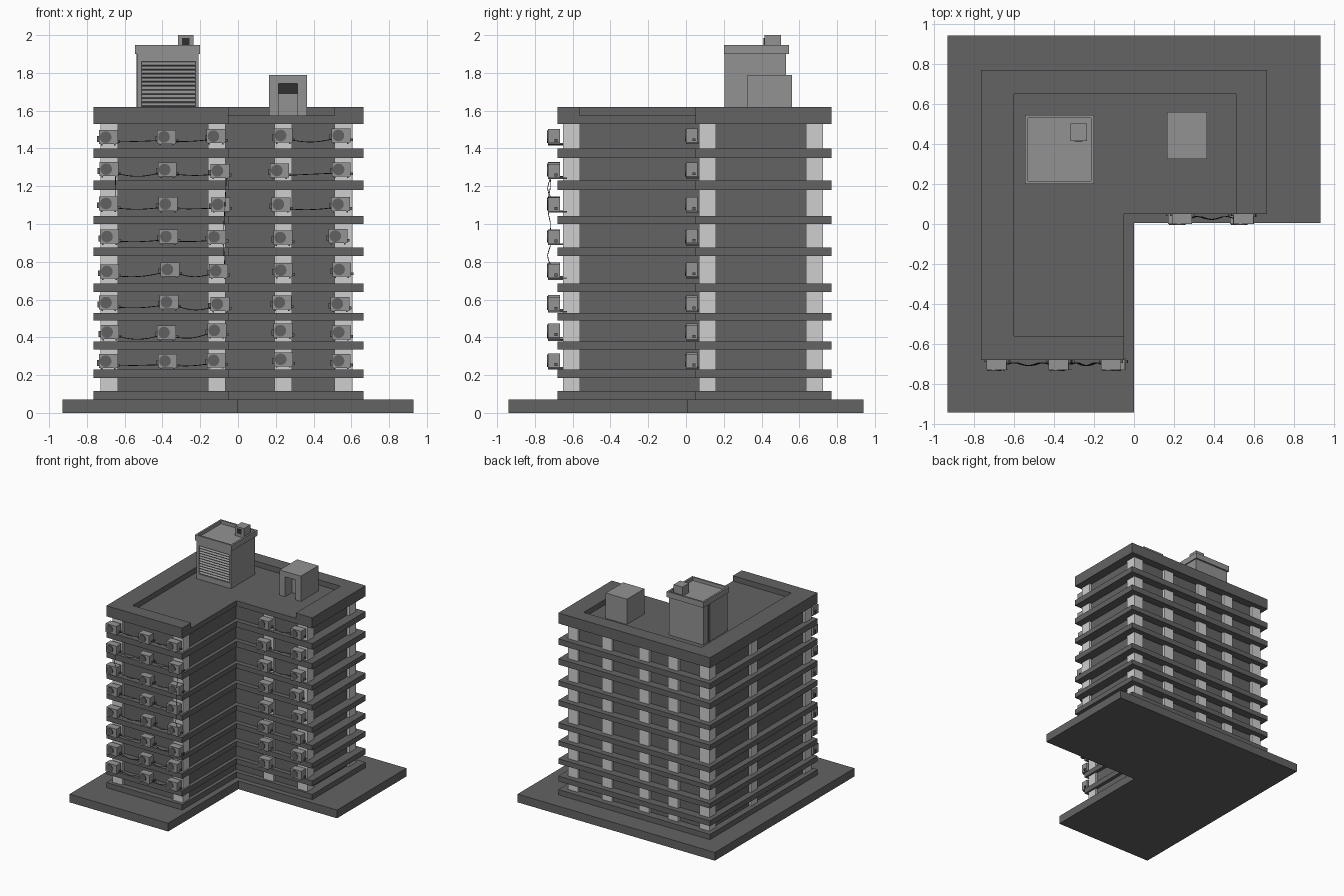
import bpy, bmesh, random
from math import pi, sin, radians
from mathutils import Matrix, Vector

random.seed(4)
if "Cube" in bpy.data.objects:
    bpy.data.objects.remove(bpy.data.objects["Cube"], do_unlink=True)


def material(name, value):
    m = bpy.data.materials.new(name)
    m.use_nodes = True
    colour = (value, value, value, 1)
    m.diffuse_color = colour
    m.node_tree.nodes["Principled BSDF"].inputs["Base Color"].default_value = colour
    return m


CONCRETE = material("dark concrete", 0.125)
PILLAR = material("pale pillar", 0.62)
PLASTER = material("mid grey plaster", 0.29)
METAL = material("light grey metal", 0.3)
FAN = material("fan grey", 0.12)
BLACK = material("black", 0.03)


def finish(name, bm, *mats):
    bmesh.ops.recalc_face_normals(bm, faces=bm.faces)
    me = bpy.data.meshes.new(name)
    bm.to_mesh(me)
    bm.free()
    for m in mats:
        me.materials.append(m)
    ob = bpy.data.objects.new(name, me)
    bpy.context.collection.objects.link(ob)
    return ob


def add_box(bm, x0, x1, y0, y1, z0, z1, mat=0, tilt=0):
    centre = Vector((x0 + x1, y0 + y1, z0 + z1)) / 2
    m = (Matrix.Translation(centre) @ Matrix.Rotation(tilt, 4, 'X')
         @ Matrix.Diagonal((x1 - x0, y1 - y0, z1 - z0, 1)))
    verts = bmesh.ops.create_cube(bm, size=1, matrix=m)["verts"]
    for f in {f for v in verts for f in v.link_faces}:
        f.material_index = mat


def add_l(bm, x0, x1, y0, y1, nx, ny, z0, z1):
    """L-shaped prism whose front right quarter is missing."""
    outline = [(x0, y0), (nx, y0), (nx, ny), (x1, ny), (x1, y1), (x0, y1)]
    face = bm.faces.new([bm.verts.new((x, y, z0)) for x, y in outline])
    top = bmesh.ops.extrude_face_region(bm, geom=[face])["geom"]
    bmesh.ops.translate(bm, vec=(0, 0, z1 - z0),
                        verts=[v for v in top if isinstance(v, bmesh.types.BMVert)])


# Ground plinth
bm = bmesh.new()
add_l(bm, -0.93, 0.93, -0.94, 0.94, 0, 0.005, 0, 0.07)
finish("plinth", bm, CONCRETE)

# Floor slabs: bottom and top of each
X0, X1, Y0, Y1, NX, NY = -0.765, 0.665, -0.68, 0.77, -0.05, 0.05
slabs = [(0.07, 0.115), (0.185, 0.23), (0.335, 0.378), (0.49, 0.53), (0.64, 0.685),
         (0.83, 0.875), (1.0, 1.042), (1.18, 1.23), (1.35, 1.4), (1.53, 1.575)]
bm = bmesh.new()
for z0, z1 in slabs:
    add_l(bm, X0, X1, Y0, Y1, NX, NY, z0, z1)
finish("floor_slabs", bm, CONCRETE)

# Core walls behind the pillars
bm = bmesh.new()
add_l(bm, -0.71, 0.585, -0.63, 0.7, -0.08, 0.09, 0.1, 1.55)
finish("core_walls", bm, CONCRETE)

# Pillars round the outside
bm = bmesh.new()
spots = [(x, 0.68) for x in (-0.68, -0.385, -0.11, 0.24, 0.56)]
spots += [(-0.68, 0.12), (-0.68, -0.605), (-0.11, -0.605), (0.24, 0.115), (0.56, 0.115)]
for x, y in spots:
    add_box(bm, x - 0.048, x + 0.045, y - 0.045, y + 0.045, 0.1, 1.55)
finish("pillars", bm, PILLAR)

# Roof parapet, open along the inner corner
bm = bmesh.new()
add_box(bm, X0, -0.6, Y0, Y1, 1.57, 1.62)
add_box(bm, -0.6, NX, Y0, -0.56, 1.57, 1.62)
add_box(bm, -0.6, X1, 0.65, Y1, 1.57, 1.62)
add_box(bm, 0.51, X1, NY, 0.65, 1.57, 1.62)
finish("roof_parapet", bm, CONCRETE)

# Plant room with a louvred front
bm = bmesh.new()
add_box(bm, -0.535, -0.21, 0.23, 0.53, 1.575, 1.905)
add_box(bm, -0.535, -0.512, 0.205, 0.23, 1.575, 1.905)
add_box(bm, -0.225, -0.21, 0.205, 0.23, 1.575, 1.905)
add_box(bm, -0.512, -0.225, 0.205, 0.23, 1.575, 1.62)
add_box(bm, -0.512, -0.225, 0.205, 0.23, 1.86, 1.905)
add_box(bm, -0.538, -0.53, 0.44, 0.465, 1.575, 1.9, 1)
finish("plant_room", bm, PLASTER, FAN)

bm = bmesh.new()
for i in range(11):
    z = 1.632 + i * 0.0215
    add_box(bm, -0.512, -0.225, 0.205, 0.23, z - 0.003, z + 0.003, 0, radians(35))
finish("louvre_slats", bm, METAL)

# Plant room cap with a sunken top
bm = bmesh.new()
add_box(bm, -0.545, -0.2, 0.2, 0.545, 1.9, 1.92)
for x in (-0.545, -0.215):
    add_box(bm, x, x + 0.015, 0.2, 0.545, 1.915, 1.948)
for y in (0.2, 0.53):
    add_box(bm, -0.53, -0.215, y, y + 0.015, 1.915, 1.948)
finish("plant_room_cap", bm, PLASTER)

# Vent on the cap
bm = bmesh.new()
add_box(bm, -0.318, -0.235, 0.415, 0.502, 1.915, 2.0)
add_box(bm, -0.297, -0.256, 0.411, 0.416, 1.945, 1.986, 1)
finish("roof_vent", bm, PLASTER, BLACK)

# Stair hut with an open doorway
bm = bmesh.new()
for x in (0.165, 0.315):
    add_box(bm, x, x + 0.05, 0.325, 0.56, 1.575, 1.745)
add_box(bm, 0.165, 0.365, 0.325, 0.56, 1.745, 1.79)
add_box(bm, 0.215, 0.315, 0.5, 0.56, 1.575, 1.745)
add_box(bm, 0.215, 0.315, 0.42, 0.5, 1.575, 1.69)
add_box(bm, 0.215, 0.315, 0.494, 0.5, 1.69, 1.745, 1)
finish("stair_hut", bm, PLASTER, BLACK)

# Air conditioners, one per storey and bay
floors = [(a[1] + b[0]) / 2 for a, b in zip(slabs[1:], slabs[2:])]
wing_bays = [(-0.68, -0.7), (-0.37, -0.7), (-0.105, -0.7)]
inner_bays = [(0.23, 0.03), (0.54, 0.03)]
units = bmesh.new()
brackets = bmesh.new()
rows = []
for z in floors:
    row = []
    for x, y in wing_bays + inner_bays:
        x += random.uniform(-0.012, 0.012)
        zc = z + random.uniform(-0.01, 0.004)
        row.append(Vector((x, y, zc)))
        add_box(units, x - 0.05, x + 0.05, y - 0.03, y + 0.032, zc - 0.037, zc + 0.037)
        m = Matrix.Translation((x - 0.014, y - 0.031, zc)) @ Matrix.Rotation(pi / 2, 4, 'X')
        disc = bmesh.ops.create_cone(units, cap_ends=True, segments=16, radius1=0.031,
                                     radius2=0.031, depth=0.008, matrix=m)["verts"]
        for f in {f for v in disc for f in v.link_faces}:
            f.material_index = 1
        # Brackets reaching back to the wall and a side pipe
        for s in (-0.035, 0.035):
            add_box(brackets, x + s - 0.004, x + s + 0.004, y - 0.03, y + 0.07,
                    zc - 0.044, zc - 0.036)
        add_box(brackets, x + 0.05, x + 0.062, y + 0.005, y + 0.02, zc - 0.03, zc - 0.015)
        add_box(brackets, x - 0.06, x - 0.05, y + 0.01, y + 0.02, zc - 0.025, zc + 0.005)
    rows.append(row)
finish("air_conditioners", units, METAL, FAN)
finish("air_conditioner_brackets", brackets, FAN)

# Sagging cables
curve = bpy.data.curves.new("cables", 'CURVE')
curve.dimensions = '3D'
curve.bevel_depth = 0.002
curve.bevel_resolution = 0
curve.materials.append(BLACK)


def cable(a, b, sag):
    spline = curve.splines.new('POLY')
    spline.points.add(8)
    for i, p in enumerate(spline.points):
        t = i / 8
        q = a.lerp(b, t)
        p.co = (q.x, q.y + 0.008 * sin(3 * pi * t), q.z - sag * sin(pi * t), 1)


for i, row in enumerate(rows):
    links = [(0, 1), (1, 2)] + ([(3, 4)] if i > 4 else [])
    for a, b in links:
        drop = Vector((0.05, 0, -0.025))
        cable(row[a] + drop, row[b] + Vector((-0.05, 0, -0.02)), random.uniform(0, 0.015))
for lo, hi, bay in ((3, 4, 2), (4, 6, 2), (5, 6, 0)):
    side = Vector((0.035, -0.025, 0))
    cable(rows[lo][bay] + side, rows[hi][bay] + side, 0.01)
bpy.context.collection.objects.link(bpy.data.objects.new("cables", curve))
